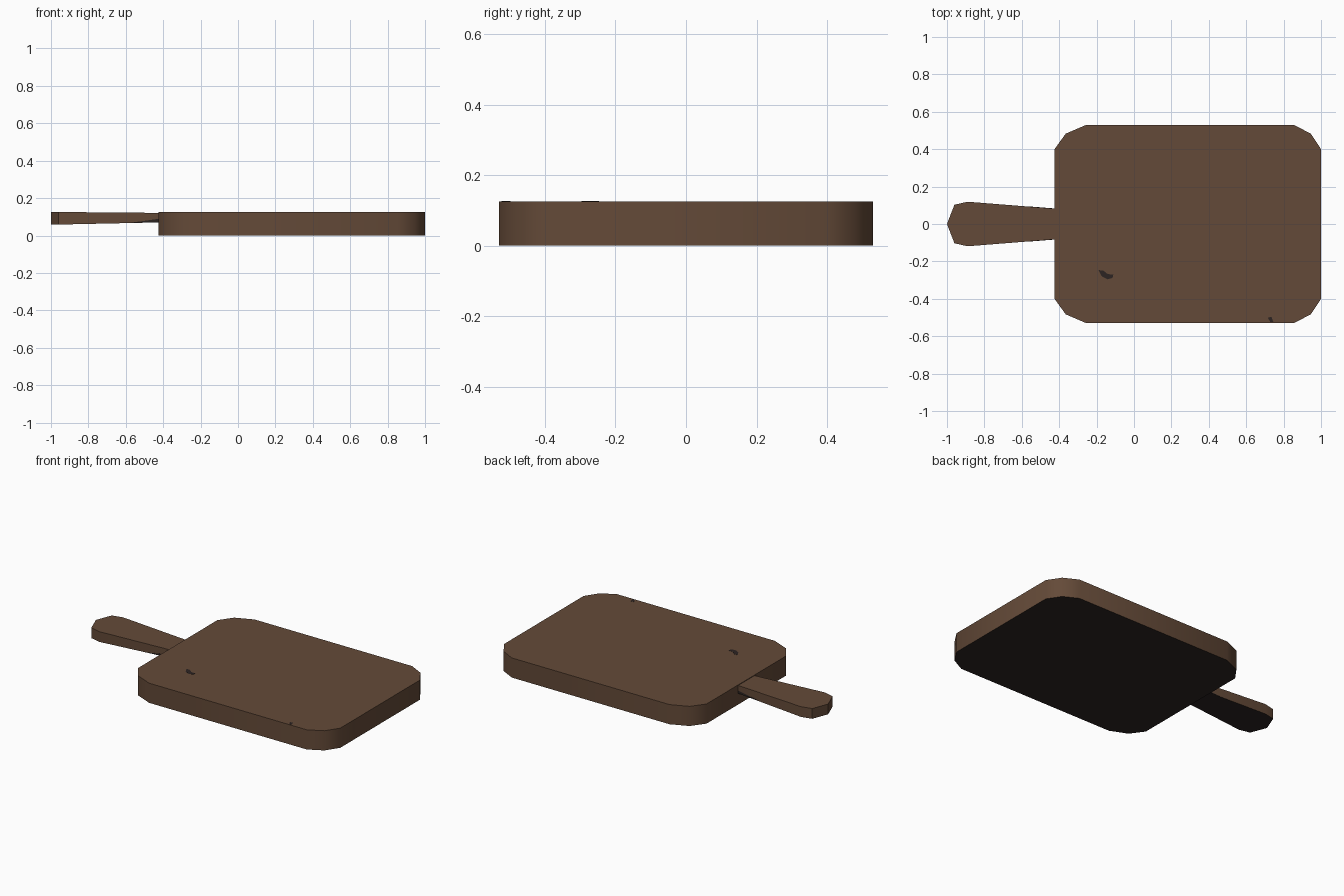
import bpy, bmesh, math

if "Cube" in bpy.data.objects:
    bpy.data.objects.remove(bpy.data.objects["Cube"])


def srgb(r, g, b):
    lin = lambda c: c / 12.92 if c <= 0.04045 else ((c + 0.055) / 1.055) ** 2.4
    return (lin(r / 255), lin(g / 255), lin(b / 255), 1)


def material(name, color):
    m = bpy.data.materials.new(name)
    m.diffuse_color = color
    m.use_nodes = True
    m.node_tree.nodes["Principled BSDF"].inputs["Base Color"].default_value = m.diffuse_color
    return m


brown = material("brown_wood", srgb(100, 74, 56))
dark = material("dark_wood", srgb(44, 36, 34))


def prism(name, outline, bottom, top, mats, smooth=True):
    """Solid from an xy outline; bottom and top heights are functions of x."""
    bm = bmesh.new()
    low = [bm.verts.new((x, y, bottom(x))) for x, y in outline]
    high = [bm.verts.new((x, y, top(x))) for x, y in outline]
    n = len(outline)
    bm.faces.new(high)
    bm.faces.new(low[::-1])
    for i in range(n):
        j = (i + 1) % n
        bm.faces.new((low[i], low[j], high[j], high[i]))
    bmesh.ops.recalc_face_normals(bm, faces=bm.faces)
    # undersides use the second colour
    for f in bm.faces:
        f.material_index = 1 if f.normal.z < -0.7 and len(mats) > 1 else 0
    me = bpy.data.meshes.new(name)
    bm.to_mesh(me)
    bm.free()
    for m in mats:
        me.materials.append(m)
    ob = bpy.data.objects.new(name, me)
    bpy.context.collection.objects.link(ob)
    if smooth:
        bpy.ops.object.select_all(action='DESELECT')
        ob.select_set(True)
        bpy.context.view_layer.objects.active = ob
        bpy.ops.object.shade_smooth_by_angle(angle=math.radians(40))
    return ob


def mirrored(half):
    return half + [(x, -y) for x, y in reversed(half) if y]


# Board with faceted rounded corners
board = [(-0.425, 0.40), (-0.365, 0.483), (-0.255, 0.53),
         (0.855, 0.53), (0.945, 0.483), (1.0, 0.40)]
prism("board", mirrored(board), lambda x: 0, lambda x: 0.125, [brown, dark])

# Handle, thinning slightly towards the board
rise = lambda x: max(0, (x + 0.89) / 0.465)
low = lambda x: 0.06 + 0.01 * rise(x)
high = lambda x: 0.125 - 0.004 * rise(x)
handle = [(-1.0, 0), (-0.96, 0.103), (-0.89, 0.119), (-0.423, 0.082)]
prism("handle", mirrored(handle), low, high, [brown, dark])

# Dark wedge stains on the handle sides next to the board
for side, name in ((1, "back"), (-1, "front")):
    edge = lambda x: 0.119 - (x + 0.89) * 0.0792
    a, b = -0.57, -0.425
    strip = [(a, side * (edge(a) - 0.01)), (a, side * (edge(a) + 0.001)),
             (b, side * (edge(b) + 0.001)), (b, side * (edge(b) - 0.01))]
    prism("handle_stain_" + name, strip, lambda x: low(x) + 0.0005,
          lambda x: low(x) + 0.002 + 0.017 * (x - a) / (b - a), [dark], False)

# Small dark marks on the board top
marks = {
    "curved_mark": [(-0.19, -0.247), (-0.165, -0.248), (-0.14, -0.268), (-0.11, -0.27),
                    (-0.115, -0.288), (-0.14, -0.296), (-0.172, -0.28)],
    "edge_mark": [(0.715, -0.5), (0.735, -0.497), (0.745, -0.523), (0.728, -0.523)],
}
for name, pts in marks.items():
    prism(name, pts, lambda x: 0.124, lambda x: 0.126, [dark], False)
